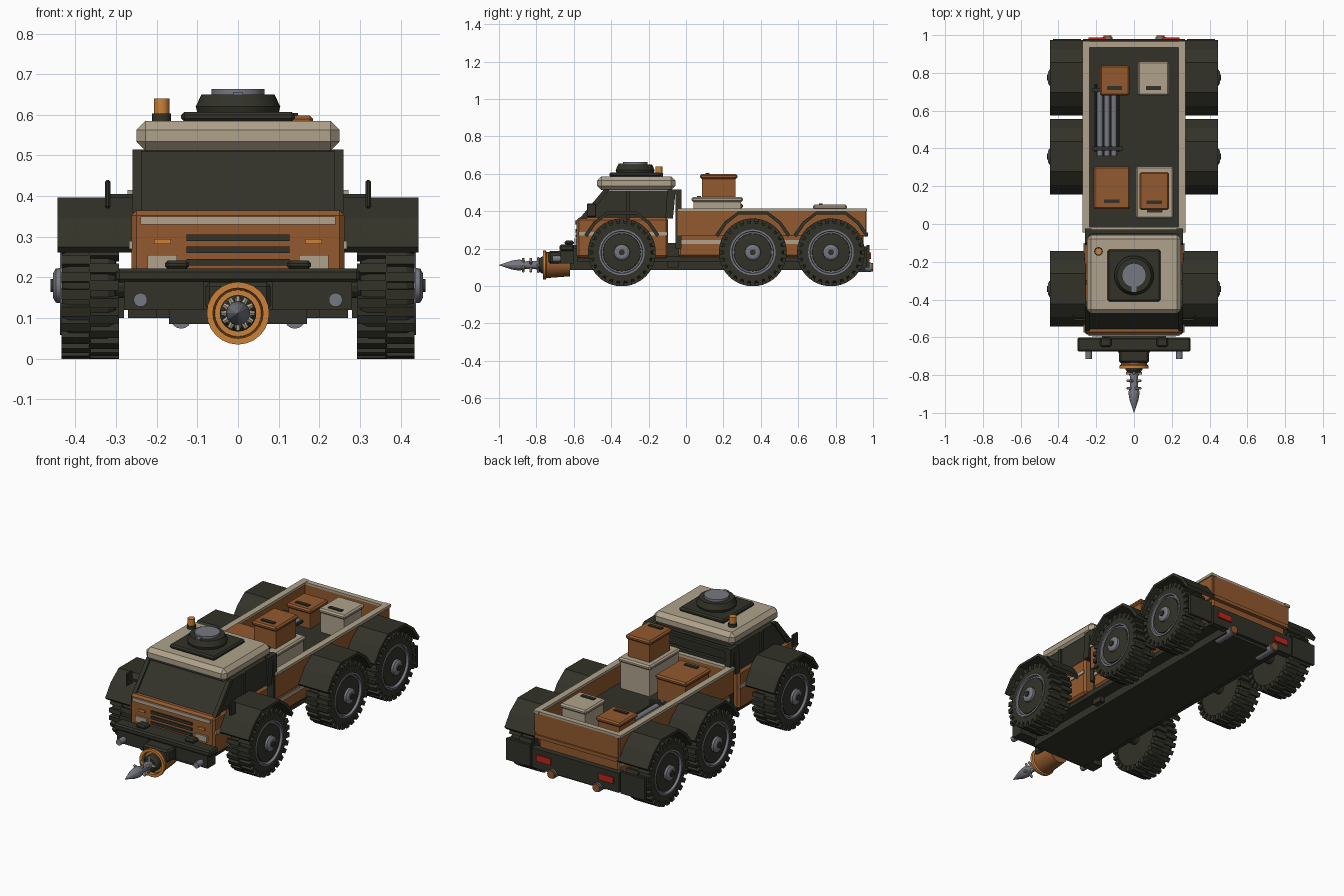
import bpy, bmesh, math
from mathutils import Vector, Matrix

default_cube = bpy.data.objects.get("Cube")
if default_cube:
    bpy.data.objects.remove(default_cube, do_unlink=True)


def material(name, *rgb):
    mat = bpy.data.materials.new(name)
    mat.use_nodes = True
    mat.diffuse_color = (*rgb, 1)
    mat.node_tree.nodes["Principled BSDF"].inputs["Base Color"].default_value = (*rgb, 1)
    return mat


dark = material("dark olive", .032, .032, .022)
rust = material("rust orange", .29, .1, .028)
cream = material("cream", .43, .36, .26)
steel = material("steel grey", .18, .19, .22)
amber = material("amber", .6, .22, .04)
red = material("lamp red", .5, .02, .012)
round_parts = []


def finish(name, mat, bm):
    bmesh.ops.recalc_face_normals(bm, faces=bm.faces)
    mesh = bpy.data.meshes.new(name)
    bm.to_mesh(mesh)
    bm.free()
    mesh.materials.append(mat)
    obj = bpy.data.objects.new(name, mesh)
    bpy.context.collection.objects.link(obj)
    return obj


def add_cube(bm, x, y, z):
    """Adds a cuboid spanning three (low, high) ranges."""
    size = [r[1] - r[0] for r in (x, y, z)]
    mid = [sum(r) / 2 for r in (x, y, z)]
    bmesh.ops.create_cube(bm, size=1, matrix=Matrix.Translation(mid) @ Matrix.Diagonal((*size, 1)))


def box(name, mat, x, y, z, bevel=0):
    bm = bmesh.new()
    add_cube(bm, x, y, z)
    if bevel:
        bmesh.ops.bevel(bm, geom=bm.edges[:], offset=bevel, segments=1, affect='EDGES')
    return finish(name, mat, bm)


def wide(name, mat, half, y, z, bevel=0):
    return box(name, mat, (-half, half), y, z, bevel)


def pair(name, mat, x, y, z, bevel=0):
    box("left_" + name, mat, x, y, z, bevel)
    box("right_" + name, mat, (-x[1], -x[0]), y, z, bevel)


def prism(name, mat, outline, x):
    """Extrudes a (y, z) outline across the x range."""
    bm = bmesh.new()
    ends = [[bm.verts.new((side, *p)) for p in outline] for side in x]
    for end in ends:
        bm.faces.new(end)
    for i in range(len(outline)):
        bm.faces.new((ends[0][i - 1], ends[0][i], ends[1][i], ends[1][i - 1]))
    return finish(name, mat, bm)


def lathe(name, mat, profile, centre, axis=(0, 0, 1), sides=24):
    """Revolves (radius, height) points around an axis, with capped ends."""
    bm = bmesh.new()
    rings = [[bm.verts.new((r * math.cos(math.tau * i / sides), r * math.sin(math.tau * i / sides), h))
              for i in range(sides)] for r, h in profile]
    for a, b in zip(rings, rings[1:]):
        for i in range(sides):
            bm.faces.new((a[i - 1], a[i], b[i], b[i - 1]))
    bm.faces.new(rings[0])
    bm.faces.new(rings[-1])
    turn = Vector(axis).to_track_quat('Z', 'Y').to_matrix().to_4x4()
    bm.transform(Matrix.Translation(centre) @ turn)
    obj = finish(name, mat, bm)
    round_parts.append(obj)
    return obj


def rod(name, mat, radius, length, centre, axis=(0, 0, 1), sides=16):
    return lathe(name, mat, [(radius, 0), (radius, length)], centre, axis, sides)


# Chassis and skirts
wide("chassis", dark, .17, (-.62, .96), (.085, .2))
wide("cab_floor", dark, .24, (-.58, .96), (.13, .16))
wide("cab_lower_body", rust, .262, (-.585, -.095), (.15, .365), .012)
wide("cab_bed_link", dark, .2, (-.1, -.04), (.1, .23))

# Cab glasshouse with pillars and bevelled roof
prism("glasshouse", dark, [(-.56, .36), (-.43, .51), (-.06, .51), (-.075, .36)], (-.25, .25))
for s, side in ((1, "left"), (-1, "right")):
    edges = sorted((s * .236, s * .259))
    prism(side + "_front_pillar", dark, [(-.57, .36), (-.44, .515), (-.41, .515), (-.53, .36)], edges)
    prism(side + "_rear_pillar", dark, [(-.11, .36), (-.1, .515), (-.055, .515), (-.07, .36)], edges)
    prism(side + "_door_pillar", dark, [(-.32, .36), (-.32, .51), (-.3, .51), (-.3, .36)], edges)
wide("roof", cream, .25, (-.475, -.057), (.512, .585), .022)
pair("side_stripe", cream, (.26, .268), (-.575, -.1), (.27, .29))

# Front face
wide("hood_stripe", cream, .24, (-.593, -.58), (.33, .35))
for i in range(3):
    wide(f"grille_slat_{i}", dark, .127, (-.592, -.58), (.23 + i * .03, .246 + i * .03))
pair("indicator", amber, (.165, .207), (-.592, -.58), (.282, .295))
pair("headlight", cream, (.15, .222), (-.595, -.58), (.222, .255))

# Front bumper, lamps and mirrors
wide("bumper_lip", dark, .3, (-.675, -.6), (.188, .222), .008)
wide("bumper_body", dark, .28, (-.67, -.6), (.12, .19))
wide("bumper_mount", dark, .16, (-.61, -.56), (.1, .22))
pair("bumper_pad", dark, (.12, .18), (-.65, -.6), (.22, .242), .008)
pair("bumper_rib", dark, (.07, .085), (-.68, -.66), (.12, .19))
pair("mirror", dark, (.314, .327), (-.53, -.48), (.37, .44), .004)
pair("mirror_arm", dark, (.25, .32), (-.51, -.5), (.395, .405))
for s, side in ((1, "left"), (-1, "right")):
    rod(side + "_bumper_lamp", steel, .017, .05, (s * .24, -.665, .145), (0, -1, 0))

# Drill: hollow housing, collar, bit and teeth
front = (0, -1, 0)
lathe("drill_housing", rust, [(.06, 0), (.07, .13), (.058, .13), (.05, .08)], (0, -.62, .112), front)
lathe("drill_rim", amber, [(.07, 0), (.077, .005), (.077, .02), (.062, .02), (.06, 0)], (0, -.745, .112), front)
wide("drill_bracket", dark, .08, (-.735, -.66), (.12, .188), .01)
lathe("drill_collar", dark, [(.045, 0), (.045, .08), (.035, .095)], (0, -.69, .112), front)
lathe("drill_bit", steel, [(.024, 0), (.02, .09), (.03, .12), (.024, .16), (.001, .23)], (0, -.77, .112), front, 12)
for row in range(3):
    for i in range(4):
        a = math.tau * i / 4 + row * math.pi / 6
        out = Vector((math.cos(a), 0, math.sin(a)))
        lathe("drill_tooth", cream, [(.009, 0), (.006, .024)], out * .018 + Vector((0, -.79 - row * .04, .112)), out, 6)

# Roof hatch and beacon
wide("hatch_plate", dark, .14, (-.41, -.135), (.583, .607), .008)
lathe("hatch_ring", dark, [(.1, 0), (.104, .015), (.09, .045)], (0, -.272, .605), sides=32)
rod("hatch_cap", steel, .065, .013, (0, -.272, .65))
wide("hatch_handle", steel, .012, (-.36, -.32), (.645, .656))
rod("beacon_base", dark, .023, .02, (-.188, -.145, .583))
rod("beacon_lamp", amber, .019, .037, (-.188, -.145, .603))

# Cargo bed with cream rim
wide("bed_lower", rust, .25, (-.04, .95), (.155, .29), .01)
wide("bed_floor", dark, .25, (-.03, .95), (.28, .3))
pair("bed_side", rust, (.24, .265), (-.045, .962), (.27, .402))
pair("bed_stripe", cream, (.248, .256), (-.03, .94), (.225, .245))
pair("bed_rim", cream, (.236, .272), (-.045, .968), (.4, .415))
for name, y in (("front", (-.045, -.015)), ("rear", (.935, .965))):
    wide(name + "_bed_wall", rust, .255, y, (.27, .402))
    wide(name + "_bed_rim", cream, .24, y, (.4, .414))
wide("tailgate_ledge", rust, .26, (.95, .972), (.265, .285))
pair("headboard_post", dark, (.225, .26), (-.055, -.025), (.2, .515))
for z in (.42, .495):
    wide("headboard_rail", dark, .24, (-.05, -.03), (z, z + .018))

# Rear bumper, lamps, exhausts and mud flaps
wide("rear_bumper", dark, .27, (.94, .98), (.1, .21))
pair("tail_lamp", red, (.15, .24), (.975, .988), (.145, .18))
pair("mud_flap", dark, (.28, .43), (.965, .98), (.1, .22))
for s, side in ((1, "left"), (-1, "right")):
    rod(side + "_exhaust", steel, .026, .13, (s * .14, .86, .1), (0, 1, 0))
    rod(side + "_exhaust_tip", rust, .022, .014, (s * .14, .985, .1), (0, 1, 0))


# Cargo crates with overhanging lids
def crate(name, mat, x, y, z):
    box(name + "_crate", mat, (x[0] + .01, x[1] - .01), (y[0] + .01, y[1] - .01), z)
    box(name + "_lid", mat, x, y, (z[1] - .025, z[1]), .008)
    mid = sum(x) / 2
    box(name + "_latch", dark, (mid - .04, mid + .04), (y[0] + .03, y[0] + .05), (z[1] - .004, z[1] + .006))


crate("front_right", rust, (-.215, -.02), (.08, .305), (.3, .44))
crate("front_left", cream, (.01, .21), (.03, .305), (.3, .475))
crate("stacked", rust, (.03, .185), (.075, .275), (.475, .598))
crate("rear_right", rust, (-.18, -.025), (.68, .84), (.3, .41))
crate("rear_left", cream, (.02, .185), (.68, .86), (.3, .435))

# Pipe bundle
for i in range(3):
    rod("cargo_pipe", steel, .016, .34, (-.18 + i * .037, .36, .325), (0, 1, 0), 12)
for x in (-.205, -.085):
    rod("pipe_rail", dark, .008, .36, (x, .38, .33), (0, 1, 0), 8)
for y in (.39, .7):
    box("pipe_strap", dark, (-.22, -.06), (y, y + .02), (.3, .348))


# Wheels with staggered tread, rims and hubs
def wheel(name, s, y):
    hub = Vector((s * .3, y, .18))
    out = (s, 0, 0)
    lathe(name + "_tyre", dark, [(.12, 0), (.155, .002), (.167, .02), (.167, .115), (.155, .133),
                                 (.122, .133), (.115, .12)], hub, out, 32)
    bm = bmesh.new()
    count = 26
    for i in range(count * 2):
        lug = bmesh.new()
        x = (.293, .367) if i % 2 else (.363, .434)
        add_cube(lug, x, (-.012, .012), (.15, .181))
        lug.transform(Matrix.Rotation(math.pi * i / count, 4, 'X'))
        lug.transform(Matrix.Translation((0, y, .18)) @ Matrix.Diagonal((s, 1, 1, 1)))
        part = bpy.data.meshes.new("lug")
        lug.to_mesh(part)
        lug.free()
        bm.from_mesh(part)
        bpy.data.meshes.remove(part)
    finish(name + "_tread", dark, bm)
    lathe(name + "_rim", steel, [(.122, .11), (.122, .138), (.112, .138), (.11, .124)], hub, out, 32)
    lathe(name + "_disc", dark, [(.105, .11), (.1, .13), (.05, .136)], hub, out, 32)
    lathe(name + "_hub", steel, [(.045, .12), (.042, .148), (.03, .155)], hub, out, 16)
    rod(name + "_hub_cap", dark, .016, .161, hub, out, 12)
    rod(name + "_axle", dark, .03, .28, (s * .33, y, .18), (-s, 0, 0), 12)


# Angular fender arch over each wheel
arch = [(-.2, .275), (-.15, .345), (-.08, .397)]
arch += [(-y, z) for y, z in reversed(arch)]
inner = [(y * .93, z - .014) for y, z in reversed(arch)]
for label, y in (("front", -.343), ("middle", .357), ("rear", .775)):
    outline = [(y + dy, z) for dy, z in arch + inner]
    for s, side in ((1, "left"), (-1, "right")):
        wheel(f"{side}_{label}_wheel", s, y)
        prism(f"{side}_{label}_fender", dark, outline, sorted((s * .255, s * .444)))

# Smooth the turned parts, keeping their edges sharp
bpy.ops.object.select_all(action='DESELECT')
for obj in round_parts:
    obj.select_set(True)
bpy.context.view_layer.objects.active = round_parts[0]
bpy.ops.object.shade_smooth_by_angle(angle=math.radians(28))
